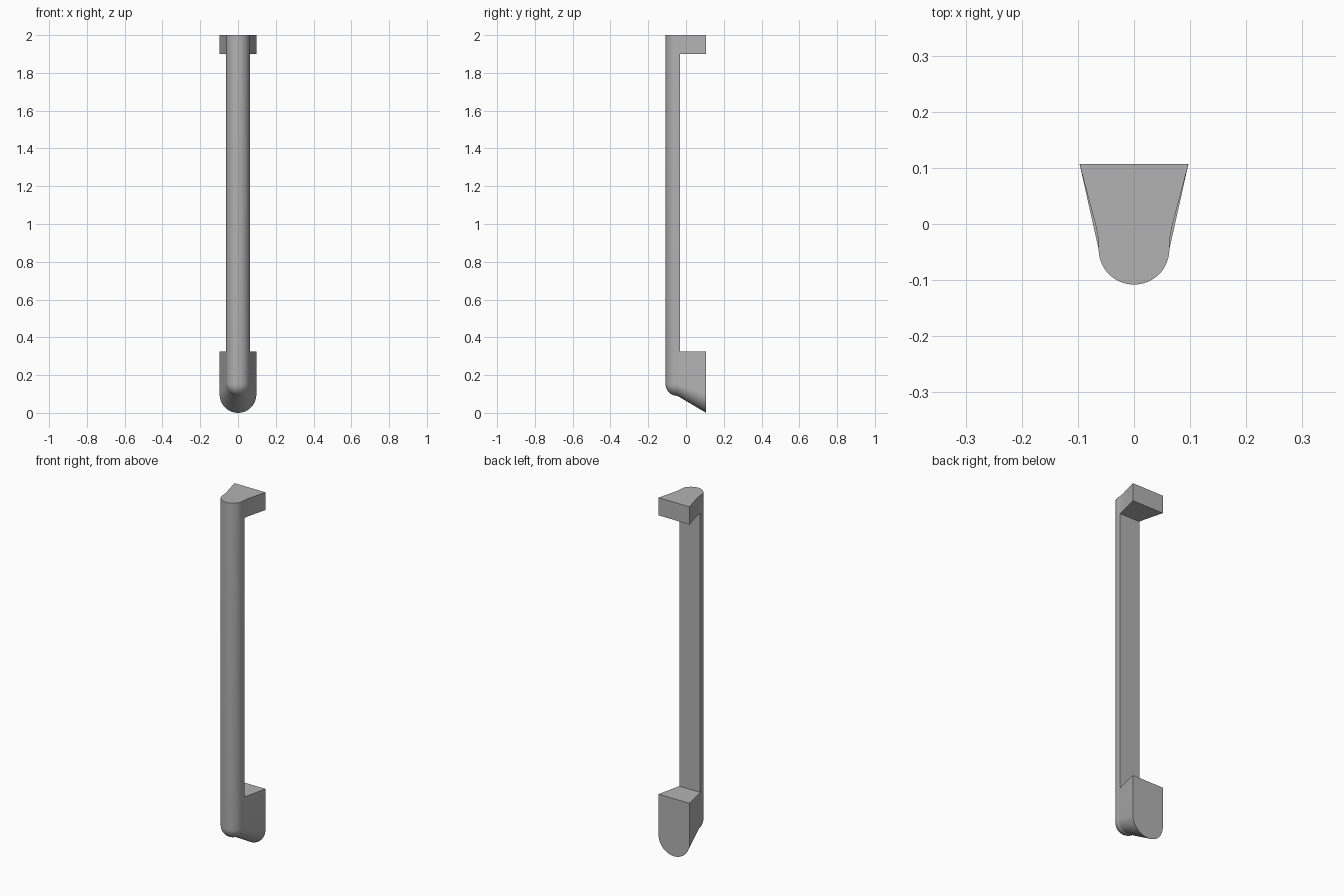
import bpy
import bmesh
import math

cube = bpy.data.objects.get("Cube")
if cube:
    bpy.data.objects.remove(cube, do_unlink=True)

# Satin grey finish
grey = bpy.data.materials.new("satin_grey")
grey.use_nodes = True
colour = (0.45, 0.45, 0.45, 1)
grey.diffuse_color = colour
grey.node_tree.nodes["Principled BSDF"].inputs["Base Color"].default_value = colour

RADIUS, AXIS_Y, BAR_BACK = 0.063, -0.045, -0.033
BACK, BACK_HALF, TOP = 0.107, 0.097, 2.0
END_Z = RADIUS + 0.09
SEGMENTS = 32


def loft(name, rings):
    """Skin a list of equal-length point rings and cap both ends."""
    bm = bmesh.new()
    rows = [[bm.verts.new(p) for p in ring] for ring in rings]
    for a, b in zip(rows, rows[1:]):
        for i in range(len(a)):
            j = (i + 1) % len(a)
            bm.faces.new((a[i], a[j], b[j], b[i]))
    bm.faces.new(rows[0])
    bm.faces.new(rows[-1][::-1])
    bmesh.ops.remove_doubles(bm, verts=bm.verts, dist=0.00001)
    bmesh.ops.recalc_face_normals(bm, faces=bm.faces)
    mesh = bpy.data.meshes.new(name)
    bm.to_mesh(mesh)
    bm.free()
    mesh.materials.append(grey)
    obj = bpy.data.objects.new(name, mesh)
    bpy.context.collection.objects.link(obj)
    bpy.ops.object.select_all(action="DESELECT")
    obj.select_set(True)
    bpy.context.view_layer.objects.active = obj
    bpy.ops.object.shade_smooth_by_angle(angle=math.radians(30))
    return obj


def half_circle(radius):
    """Points of a downward half circle, from left to right."""
    angles = [math.pi * i / SEGMENTS for i in range(SEGMENTS + 1)]
    return [(radius * math.cos(a), -radius * math.sin(a)) for a in angles]


def bar_ring(radius, z):
    """D-shaped section of the grip, flat at the back."""
    arc = [(x, AXIS_Y + y, z) for x, y in half_circle(radius)]
    return [(radius, BAR_BACK, z)] + arc + [(-radius, BAR_BACK, z)]


def mount_ring(half, y, z_top, z_bottom):
    """Upright section with a round lower end."""
    arc = [(x, y, z_bottom + half + z) for x, z in half_circle(half)]
    return [(half, y, z_top)] + arc + [(-half, y, z_top)]


# Long grip with a domed lower end
rings = [bar_ring(RADIUS, TOP)]
for i in range(13):
    a = math.pi / 2 * i / 12
    rings.append(bar_ring(max(RADIUS * math.cos(a), 0.0005),
                          END_Z - RADIUS * math.sin(a)))
loft("grip_bar", rings)

# Upper mount, flaring towards the wall
side = [(0.0635, BAR_BACK), (0.0645, -0.022), (0.068, -0.004), (BACK_HALF, BACK)]
outline = side + [(-x, y) for x, y in reversed(side)]
loft("upper_mount", [[(x, y, z) for x, y in outline] for z in (1.9, TOP)])

# Lower mount, flaring and sloping down to the wall
loft("lower_mount", [mount_ring(RADIUS, AXIS_Y, 0.325, 0.09),
                     mount_ring(BACK_HALF, BACK, 0.325, 0)])
